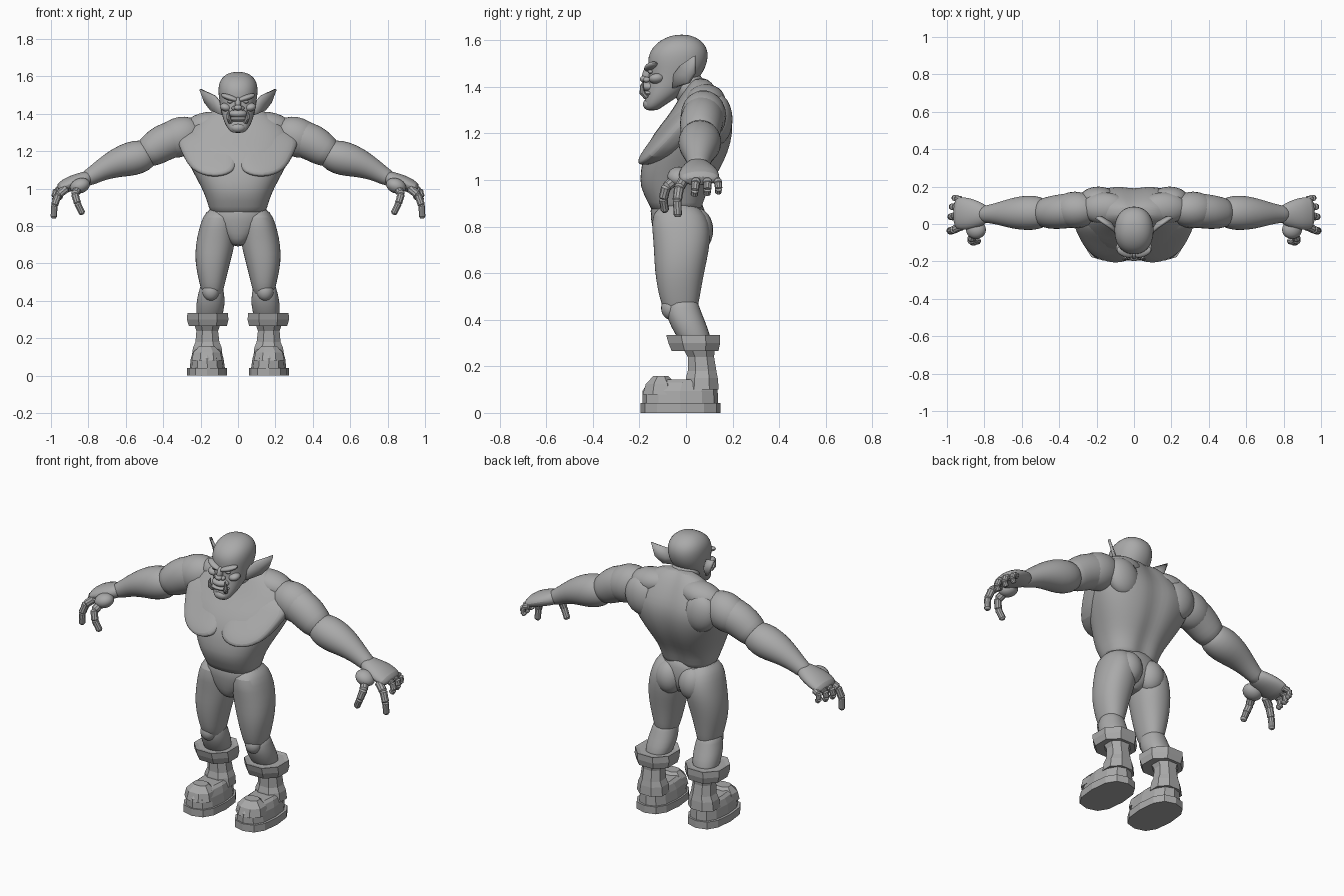
import bpy, bmesh, math
from mathutils import Vector, Euler

grey = bpy.data.materials.new("plain grey")
grey.diffuse_color = (0.4, 0.4, 0.4, 1)


def finish(name, bm, mirror=False, subsurf=0, angle=35):
    """Turn a bmesh into a finished object."""
    bmesh.ops.recalc_face_normals(bm, faces=bm.faces)
    me = bpy.data.meshes.new(name)
    bm.to_mesh(me)
    bm.free()
    me.materials.append(grey)
    if angle:
        me.shade_smooth()
        me.set_sharp_from_angle(angle=math.radians(angle))
    ob = bpy.data.objects.new(name, me)
    bpy.context.collection.objects.link(ob)
    if mirror:
        ob.modifiers.new("mirror", 'MIRROR').use_mirror_merge = False
    if subsurf:
        m = ob.modifiers.new("smooth", 'SUBSURF')
        m.levels = m.render_levels = subsurf
    return ob


def loft(name, rings, **kw):
    """Skin a list of equal-length point rings and cap the ends."""
    bm = bmesh.new()
    vs = [[bm.verts.new(p) for p in r] for r in rings]
    n = len(vs[0])
    for a, b in zip(vs, vs[1:]):
        for i in range(n):
            j = (i + 1) % n
            bm.faces.new((a[i], a[j], b[j], b[i]))
    bm.faces.new(vs[0])
    bm.faces.new(vs[-1])
    return finish(name, bm, **kw)


def stack(name, rows, n=24, p=2.2, groove=0, half=False, **kw):
    """Horizontal oval rings; row = z, x min, x max, y front, y back."""
    rings = []
    grow = 1 / math.cos(math.pi / n) if half else 1
    for z, x0, x1, y0, y1 in rows:
        ring = []
        for i in range(n):
            a = 2 * math.pi * (i + (0.5 if half else 0)) / n
            c, s = math.cos(a), math.sin(a)
            dx = math.copysign(abs(c) ** (2 / p), c) * (x1 - x0) / 2 * grow
            dy = math.copysign(abs(s) ** (2 / p), s) * (y1 - y0) / 2 * grow
            if s > 0:
                dy -= groove * math.exp(-(dx / 0.04) ** 2)
            ring.append(((x0 + x1) / 2 + dx, (y0 + y1) / 2 + dy, z))
        rings.append(ring)
    return loft(name, rings, **kw)


def tube(name, pts, n=16, **kw):
    """Oval tube along a path; point = x, y, z, y radius, other radius."""
    rings = []
    c = [Vector(q[:3]) for q in pts]
    for i, q in enumerate(pts):
        t = (c[min(i + 1, len(c) - 1)] - c[max(i - 1, 0)]).normalized()
        u = Vector((0, 1, 0))
        u = (u - t * u.dot(t)).normalized()
        v = t.cross(u)
        rings.append([c[i] + u * q[3] * math.cos(2 * math.pi * k / n)
                      + v * q[4] * math.sin(2 * math.pi * k / n) for k in range(n)])
    return loft(name, rings, **kw)


def blob(name, loc, size, rot=(0, 0, 0), mirror=True):
    """Ellipsoid with half sizes and rotation in degrees."""
    bm = bmesh.new()
    bmesh.ops.create_uvsphere(bm, u_segments=20, v_segments=12, radius=1)
    r = Euler([math.radians(a) for a in rot]).to_matrix()
    for v in bm.verts:
        v.co = r @ Vector([a * b for a, b in zip(v.co, size)]) + Vector(loc)
    return finish(name, bm, mirror=mirror)


# Torso, pelvis and neck
stack("torso", [(.85, -.145, .145, -.145, .07), (.90, -.155, .155, -.16, .08),
                (.97, -.178, .178, -.20, .105), (1.04, -.213, .213, -.195, .15),
                (1.12, -.258, .258, -.18, .188), (1.20, -.295, .295, -.14, .207),
                (1.27, -.31, .31, -.08, .203), (1.34, -.25, .25, -.035, .17),
                (1.40, -.165, .165, .0, .135), (1.44, -.09, .09, .03, .095)],
      n=36, p=2.4, groove=.018, subsurf=1)
stack("pelvis", [(.93, -.145, .145, -.14, .06), (.87, -.168, .168, -.158, .085),
                 (.79, -.14, .14, -.145, .09), (.73, -.07, .07, -.13, .07),
                 (.69, -.035, .035, -.10, .03)], subsurf=1)
blob("buttocks", (.075, .045, .785), (.078, .072, .095))
tube("neck", [(0, .08, 1.30, .09, .11), (0, .02, 1.38, .07, .085),
              (0, -.02, 1.46, .07, .08)], subsurf=1)
blob("trapezius", (.16, .085, 1.34), (.13, .085, .07), (0, 8, 0))
blob("shoulder_blade", (.19, .135, 1.26), (.10, .065, .11), (0, 20, 0))

# Chest plates: outline pushed out along a sloping front surface
outline = [(0, 1.285), (.10, 1.33), (.22, 1.325), (.34, 1.285),
           (.30, 1.19), (.25, 1.09), (.13, 1.055), (.03, 1.08), (0, 1.13)]
cx, cz = .16, 1.2
rings = []
for scale, back in ((.95, .14), (1, .05), (1, .02), (.88, 0), (.5, -.006)):
    ring = []
    for x, z in outline:
        x, z = cx + (x - cx) * scale, cz + (z - cz) * scale
        ring.append((x, -.205 + (z - 1.1) * .75 + .6 * x * x + back, z))
    rings.append(ring)
loft("chest_plates", rings, mirror=True, subsurf=2)

# Arms
blob("shoulders", (.315, .075, 1.275), (.135, .098, .105), (0, 22, 0))
tube("upper_arms", [(.24, .08, 1.29, .08, .09), (.32, .075, 1.275, .095, .10),
                    (.40, .065, 1.248, .095, .102), (.46, .06, 1.205, .088, .092),
                    (.52, .06, 1.17, .07, .07)], mirror=True, subsurf=1)
tube("forearms", [(.45, .06, 1.20, .06, .06), (.50, .06, 1.178, .09, .088),
                  (.57, .06, 1.16, .097, .096), (.65, .057, 1.138, .085, .08),
                  (.73, .055, 1.10, .06, .058), (.79, .053, 1.062, .046, .046),
                  (.83, .05, 1.045, .045, .04)], mirror=True, subsurf=1)
tube("palms", [(.775, .052, 1.07, .04, .035), (.82, .05, 1.05, .068, .042),
               (.89, .055, 1.03, .09, .042), (.945, .058, 1.005, .088, .035),
               (.96, .058, .995, .07, .02)], mirror=True, subsurf=1)
blob("thumb_bases", (.845, -.03, 1.015), (.055, .05, .04), (0, 20, 0))

# Fingers: overlapping joint segments
fingers = {
    "thumbs": ([(.85, -.035, 1.01), (.872, -.085, .97), (.858, -.098, .92), (.832, -.09, .866)], .024),
    "index_fingers": ([(.92, -.01, 1.0), (.962, -.03, .965), (.982, -.038, .91), (.985, -.035, .845)], .024),
    "middle_fingers": ([(.935, .045, 1.0), (.972, .042, .99), (.982, .038, .955), (.968, .035, .935)], .021),
    "ring_fingers": ([(.935, .09, 1.0), (.967, .092, .99), (.974, .092, .96), (.96, .09, .938)], .021),
    "little_fingers": ([(.925, .13, 1.0), (.955, .138, .99), (.96, .14, .963), (.945, .138, .945)], .019)}
for name, (pts, r) in fingers.items():
    for k in range(3):
        a, b = Vector(pts[k]), Vector(pts[k + 1])
        rr = r * (1 - .1 * k)
        row = [(f, rr * s) for f, s in ((-.12, .6), (.05, 1), (.5, .92), (.9, .95), (1.06, .55))]
        tube(f"{name}_{k + 1}", [(*a.lerp(b, f), s, s) for f, s in row], n=10, mirror=True)

# Legs
stack("thighs", [(.90, .04, .15, -.10, .04), (.85, .015, .19, -.15, .09),
                 (.78, .012, .21, -.145, .108), (.70, .016, .228, -.138, .10),
                 (.61, .04, .23, -.135, .08), (.53, .06, .215, -.122, .065),
                 (.47, .075, .20, -.108, .055), (.41, .09, .185, -.08, .04)],
      mirror=True, subsurf=1)
stack("calves", [(.50, .085, .20, -.075, .045), (.45, .075, .21, -.09, .06),
                 (.40, .068, .224, -.08, .08), (.34, .075, .225, -.05, .105),
                 (.28, .10, .22, -.01, .11)], n=16, mirror=True, subsurf=1)
blob("kneecaps", (.145, -.065, .45), (.045, .042, .05))

# Boots: low-poly sole, foot, toe cap, shaft and cuff
boot = dict(mirror=True, angle=0)
stack("boot_soles", [(0, .06, .272, -.195, .148), (.042, .06, .272, -.195, .148)], n=12, p=2.6, **boot)
stack("boot_feet", [(.04, .07, .258, -.187, .138), (.095, .078, .252, -.186, .136),
                    (.13, .09, .24, -.165, .132), (.143, .105, .225, -.12, .125)], n=12, p=2.5, **boot)
stack("boot_toe_caps", [(.08, .085, .247, -.185, -.03), (.125, .095, .238, -.172, -.045),
                        (.158, .125, .207, -.14, -.075)], n=8, half=True, **boot)
stack("boot_shafts", [(.10, .083, .247, -.005, .14), (.15, .088, .24, .0, .136),
                      (.18, .10, .227, .008, .13), (.24, .107, .222, .008, .12),
                      (.29, .09, .24, -.02, .125)], n=8, half=True, **boot)
stack("boot_cuffs", [(.265, .06, .262, -.06, .138), (.30, .052, .272, -.075, .146),
                     (.335, .055, .27, -.084, .146), (.33, .075, .25, -.06, .125)],
      n=8, half=True, **boot)

# Head
stack("head", [(1.297, -.03, .03, -.172, -.125), (1.315, -.052, .052, -.18, -.10),
               (1.35, -.072, .072, -.175, -.045), (1.39, -.085, .085, -.17, .01),
               (1.44, -.095, .095, -.158, .06), (1.485, -.103, .103, -.162, .086),
               (1.53, -.107, .107, -.165, .097), (1.57, -.101, .101, -.145, .09),
               (1.60, -.08, .08, -.11, .065), (1.618, -.05, .05, -.07, .03),
               (1.624, -.02, .02, -.035, .0)], n=24, subsurf=1)
blob("brow_ridges", (.045, -.15, 1.487), (.052, .026, .015), (0, -18, 20))
blob("cheekbones", (.065, -.125, 1.435), (.032, .035, .022), (0, -15, 25))
blob("eyes", (.042, -.152, 1.465), (.015, .012, .009))
blob("nose_bridge", (0, -.165, 1.455), (.016, .022, .035), (-15, 0, 0), False)
blob("nose_tip", (0, -.178, 1.433), (.022, .02, .015), (0, 0, 0), False)
blob("nostrils", (.02, -.168, 1.43), (.014, .016, .012))
blob("upper_lip", (0, -.158, 1.40), (.05, .04, .024), (0, 0, 0), False)
blob("lower_lip", (0, -.162, 1.372), (.055, .036, .014), (0, 0, 0), False)
blob("chin", (0, -.157, 1.325), (.04, .028, .026), (0, 0, 0), False)
tube("tusks", [(.04, -.17, 1.355, .012, .012), (.05, -.188, 1.375, .012, .012),
               (.053, -.19, 1.40, .008, .008), (.046, -.185, 1.422, .002, .002)], n=8, mirror=True)

# Ears: pointed cupped leaf, thickened
bm = bmesh.new()
edge = [(.09, -.055, 1.395), (.09, -.05, 1.455), (.125, -.02, 1.495),
        (.203, .035, 1.532), (.177, .037, 1.46), (.145, .012, 1.418)]
mid = bm.verts.new((.125, .005, 1.45))
ev = [bm.verts.new(p) for p in edge]
for i in range(6):
    bm.faces.new((mid, ev[i], ev[(i + 1) % 6]))
ears = finish("ears", bm, mirror=True)
shell = ears.modifiers.new("thickness", 'SOLIDIFY')
shell.thickness = .014
shell.offset = 0
